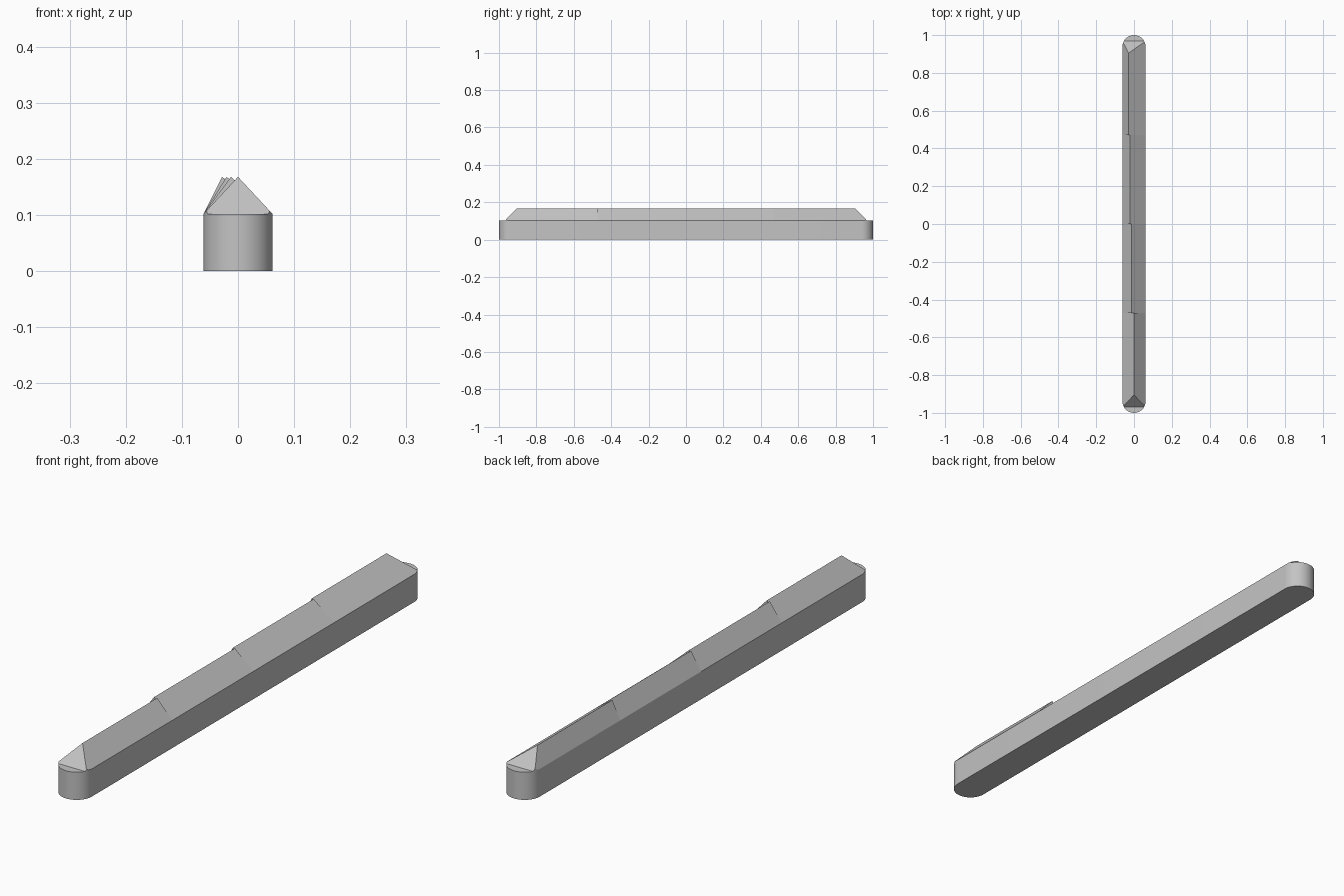
import bpy, bmesh, math
from mathutils import Vector

if "Cube" in bpy.data.objects:
    bpy.data.objects.remove(bpy.data.objects["Cube"], do_unlink=True)

RADIUS, LENGTH = 0.0615, 1.0
BASE_TOP, RIDGE_TOP = 0.102, 0.168
RIDGE_END, ROOF_END = 0.905, 0.968

grey = bpy.data.materials.new("plain grey")
grey.use_nodes = True
colour = (0.55, 0.55, 0.55, 1)
grey.diffuse_color = colour
grey.node_tree.nodes["Principled BSDF"].inputs["Base Color"].default_value = colour


def round_ended_bar(z0, z1, steps=24):
    """Solid bar with half-round ends."""
    bm = bmesh.new()
    ring = []
    for side in (-1, 1):
        for i in range(steps + 1):
            a = math.pi * i / steps
            ring.append(bm.verts.new((side * -RADIUS * math.cos(a),
                                      side * (LENGTH - RADIUS + RADIUS * math.sin(a)), z0)))
    face = bm.faces.new(ring)
    top = bmesh.ops.extrude_face_region(bm, geom=[face])["geom"]
    bmesh.ops.translate(bm, vec=(0, 0, z1 - z0),
                        verts=[g for g in top if isinstance(g, bmesh.types.BMVert)])
    bmesh.ops.recalc_face_normals(bm, faces=bm.faces)
    return bm


def slice_off(bm, point, normal):
    """Remove everything on the normal side and close the cut."""
    cut = bmesh.ops.bisect_plane(bm, geom=bm.verts[:] + bm.edges[:] + bm.faces[:],
                                 dist=1e-6, plane_co=point, plane_no=normal, clear_outer=True)
    edges = [g for g in cut["geom_cut"] if isinstance(g, bmesh.types.BMEdge) and g.is_boundary]
    if edges:
        bmesh.ops.holes_fill(bm, edges=edges, sides=0)


def finish(bm, name):
    bmesh.ops.recalc_face_normals(bm, faces=bm.faces)
    mesh = bpy.data.meshes.new(name)
    bm.to_mesh(mesh)
    bm.free()
    mesh.materials.append(grey)
    obj = bpy.data.objects.new(name, mesh)
    bpy.context.collection.objects.link(obj)
    bpy.context.view_layer.objects.active = obj
    obj.select_set(True)
    bpy.ops.object.shade_smooth_by_angle(angle=math.radians(20))
    obj.select_set(False)


# Round-ended base
finish(round_ended_bar(0, BASE_TOP), "base_bar")

# Four roof sections, each with its ridge shifted further to one side
rise = RIDGE_TOP - BASE_TOP
ridges = (0, -0.0125, -0.0205, -0.0285)
breaks = (-LENGTH, -0.47, 0, 0.47, LENGTH)
for i, ridge in enumerate(ridges):
    bm = round_ended_bar(BASE_TOP, RIDGE_TOP + 0.05)
    for side in (-1, 1):
        run = RADIUS - side * ridge
        slice_off(bm, Vector((ridge, 0, RIDGE_TOP)), Vector((side * rise, 0, run)))
    # Sloped outer ends and flat inner steps
    for side, y in ((-1, breaks[i]), (1, breaks[i + 1])):
        if abs(y) == LENGTH:
            slice_off(bm, Vector((0, side * RIDGE_END, RIDGE_TOP)),
                      Vector((0, side * rise, ROOF_END - RIDGE_END)))
        else:
            slice_off(bm, Vector((0, y, 0)), Vector((0, side, 0)))
    finish(bm, f"roof_section_{i + 1}")
